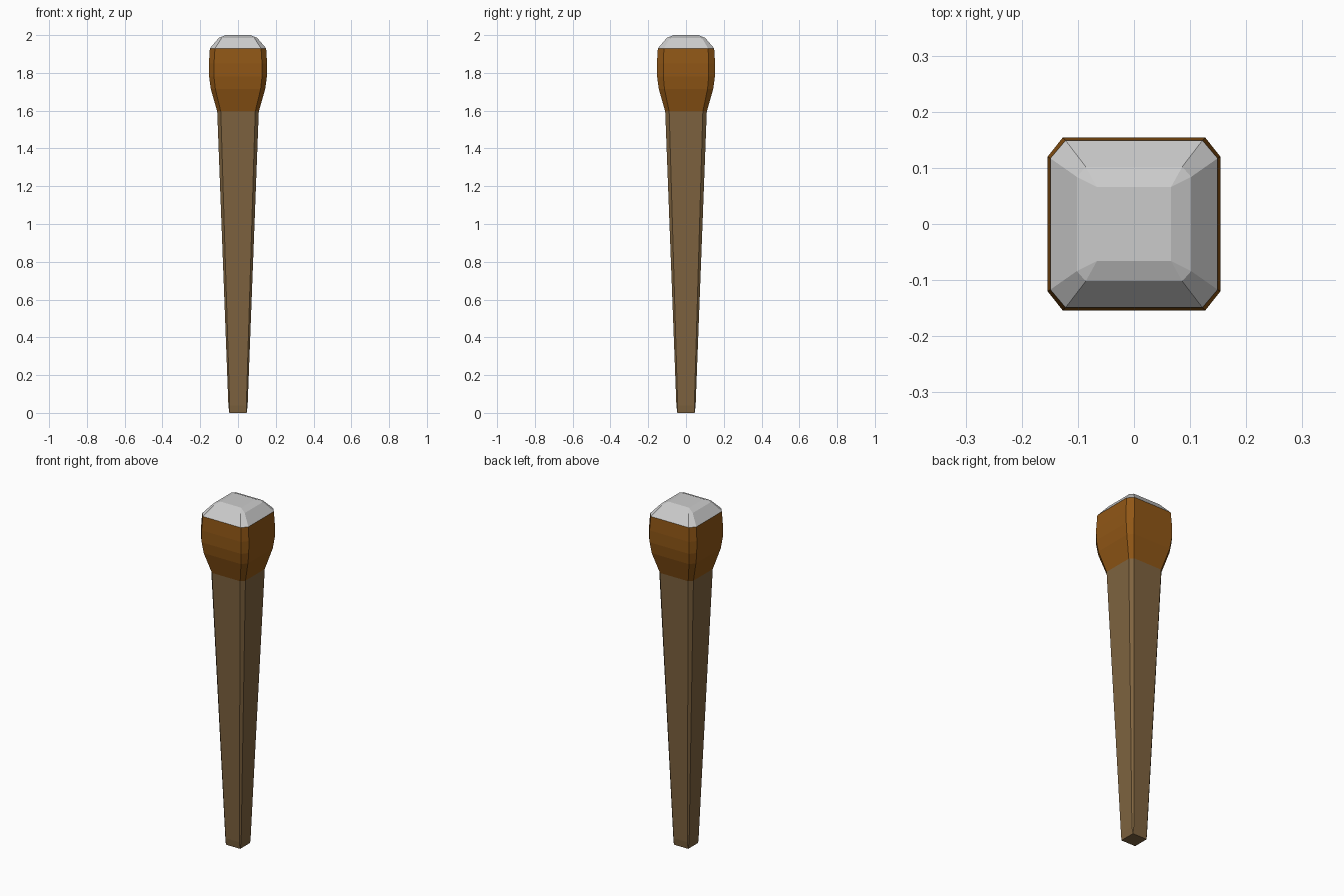
import bpy, bmesh

if "Cube" in bpy.data.objects:
    bpy.data.objects.remove(bpy.data.objects["Cube"])


def material(name, rgb):
    m = bpy.data.materials.new(name)
    m.diffuse_color = (*rgb, 1)
    m.use_nodes = True
    m.node_tree.nodes["Principled BSDF"].inputs["Base Color"].default_value = m.diffuse_color
    return m


def ring(bm, z, h, cx, cy):
    # chamfered square; zero chamfer gives plain square corners
    pts = []
    for sx, sy in ((1, 1), (-1, 1), (-1, -1), (1, -1)):
        pair = [(sx * h, sy * (h - cy)), (sx * (h - cx), sy * h)]
        pts += pair if sx * sy > 0 else pair[::-1]
    return [bm.verts.new((x, y, z)) for x, y in pts]


def loft(name, sections, mat=None, bottom=False, top=False):
    bm = bmesh.new()
    rings = [ring(bm, *s) for s in sections]
    for a, b in zip(rings, rings[1:]):
        for i in range(8):
            j = (i + 1) % 8
            bm.faces.new((a[i], a[j], b[j], b[i]))
    if bottom:
        bm.faces.new(rings[0][::-1])
    if top:
        bm.faces.new(rings[-1])
    bmesh.ops.remove_doubles(bm, verts=bm.verts, dist=0.0001)
    mesh = bpy.data.meshes.new(name)
    bm.to_mesh(mesh)
    bm.free()
    obj = bpy.data.objects.new(name, mesh)
    bpy.context.collection.objects.link(obj)
    if mat:
        mesh.materials.append(mat)


# Sections are (height, half width, corner cut in x, corner cut in y)
neck = (1.595, 0.110, 0.019, 0.021)
rim = (1.93, 0.149, 0.027, 0.032)

# Tapered wooden shaft
loft("shaft", [(0, 0.046, 0, 0), (0.04, 0.051, 0.007, 0.007), neck],
     material("dull_wood", (0.21, 0.125, 0.05)), bottom=True)

# Swollen grip head
loft("head", [neck, (1.715, 0.144, 0.024, 0.030), (1.78, 0.153, 0.026, 0.033),
              (1.85, 0.154, 0.027, 0.034), rim],
     material("warm_wood", (0.28, 0.095, 0.008)))

# Bevelled grey cap
loft("cap", [rim, (1.985, 0.102, 0.016, 0.018), (2.0, 0.066, 0, 0)], top=True)
